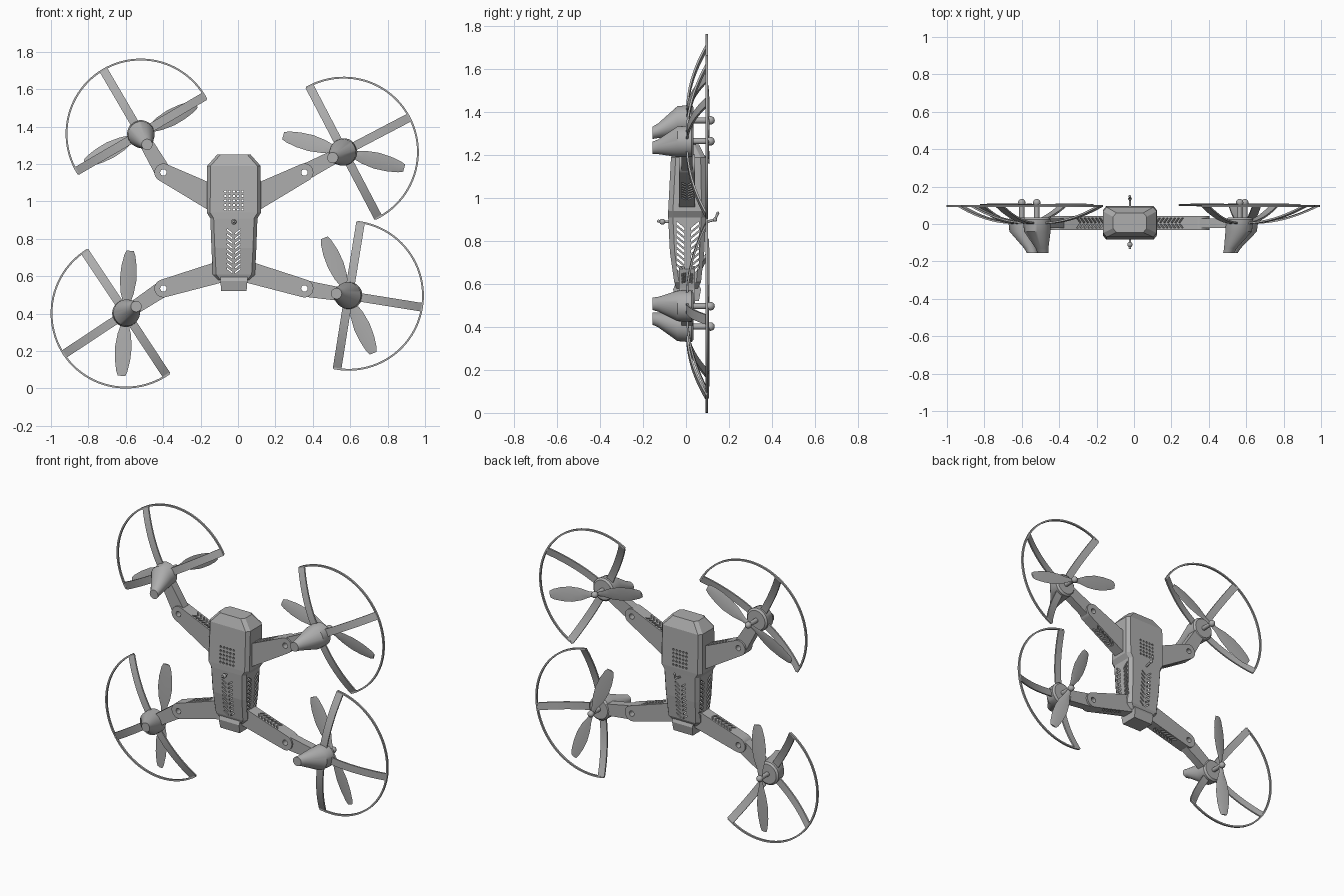
import bpy, bmesh
from math import sin, cos, pi, radians, atan2
from mathutils import Vector, Matrix

default = bpy.data.objects.get("Cube")
if default:
    bpy.data.objects.remove(default)

grey = bpy.data.materials.new("plain_grey")
grey.use_nodes = True
grey.diffuse_color = (0.42, 0.42, 0.42, 1)
grey.node_tree.nodes["Principled BSDF"].inputs["Base Color"].default_value = grey.diffuse_color

MID = -0.022            # x of the body's centre line
FRONT = Matrix(((1, 0, 0, 0), (0, 0, -1, 0), (0, 1, 0, 0), (0, 0, 0, 1)))  # plane x,z; depth -y


def frame(origin, u, v):
    """Matrix whose local x, y are u, v and whose local z is their normal."""
    u, v = Vector(u).normalized(), Vector(v).normalized()
    m = Matrix((u, v, u.cross(v))).transposed().to_4x4()
    m.translation = origin
    return m


def loft(bm, rings):
    """Skin a list of equal point rings and cap both ends."""
    vs = [[bm.verts.new(p) for p in ring] for ring in rings]
    n = len(vs[0])
    for a, b in zip(vs, vs[1:]):
        for i in range(n):
            j = (i + 1) % n
            bm.faces.new((a[i], a[j], b[j], b[i]))
    bm.faces.new(vs[0][::-1])
    bm.faces.new(vs[-1])


def prism(bm, m, pts, lo, hi):
    loft(bm, [[m @ Vector((x, y, h)) for x, y in pts] for h in (lo, hi)])


def arc(cx, cy, r, a, b, n):
    return [(cx + r * cos(a + (b - a) * i / n), cy + r * sin(a + (b - a) * i / n))
            for i in range(n + 1)]


def circle(r, n=24, cx=0, cy=0):
    return arc(cx, cy, r, 0, 2 * pi, n)[:-1]


def finish(bm, name, smooth=False):
    bmesh.ops.recalc_face_normals(bm, faces=bm.faces[:])
    mesh = bpy.data.meshes.new(name)
    bm.to_mesh(mesh)
    bm.free()
    mesh.materials.append(grey)
    ob = bpy.data.objects.new(name, mesh)
    bpy.context.collection.objects.link(ob)
    if smooth:
        bpy.ops.object.select_all(action='DESELECT')
        ob.select_set(True)
        bpy.context.view_layer.objects.active = ob
        bpy.ops.object.shade_smooth_by_angle(angle=radians(35))
    return ob


def cut(ob, bm):
    """Subtract the shapes in bm from ob, leaving no helper behind."""
    cutter = finish(bm, "cutter")
    cutter.hide_render = True
    mod = ob.modifiers.new("cut", 'BOOLEAN')
    mod.operation, mod.solver, mod.object = 'DIFFERENCE', 'EXACT', cutter
    deps = bpy.context.evaluated_depsgraph_get()
    mesh = bpy.data.meshes.new_from_object(ob.evaluated_get(deps))
    ob.modifiers.clear()
    ob.data = mesh
    bpy.data.objects.remove(cutter)


def slits(bm, m, a, b, rise, thick, step, count, depth):
    """A column of slanted slot pairs running along local y."""
    for i in range(count):
        s = i * step
        for side in (-1, 1):
            prism(bm, m, [(side * a, s), (side * b, s + rise),
                          (side * b, s + rise + thick), (side * a, s + thick)], -depth, depth)


# Body shell: chamfered sections of (height, half width, front, back)
SECTIONS = [(0.58, 0.09, -0.045, 0.055), (0.61, 0.113, -0.055, 0.07),
            (0.75, 0.12, -0.075, 0.085), (0.91, 0.126, -0.083, 0.093),
            (0.94, 0.145, -0.083, 0.095), (1.19, 0.143, -0.07, 0.09),
            (1.25, 0.09, -0.045, 0.06)]


def shell(inset):
    bm, rings = bmesh.new(), []
    for k, (z, w, f, b) in enumerate(SECTIONS):
        z += inset if k == 0 else -inset if k == len(SECTIONS) - 1 else 0
        w, f, b = w - inset, f + inset, b - inset
        c, d = 0.018, 0.022
        half = [(w - c, f), (w, f + d), (w, b - d), (w - c, b)]
        rings.append([(MID + x, y, z) for x, y in half + [(-x, y) for x, y in half[::-1]]])
    loft(bm, rings)
    return bm


body = finish(shell(0), "body_shell")
cut(body, shell(0.012))
holes = bmesh.new()
for i in range(5):
    for j in range(5):
        prism(holes, FRONT, circle(0.0065, 10, MID + (i - 2) * 0.023, 0.957 + j * 0.024), -0.3, 0.3)
slits(holes, frame((MID, 0, 0.615), (1, 0, 0), (0, 0, 1)), 0.007, 0.036, 0.022, 0.009, 0.026, 9, 0.3)
cut(body, holes)
vents = bmesh.new()
slits(vents, frame((MID, 0.008, 0.64), (0, 1, 0), (0, 0, 1)), 0.016, 0.052, 0.03, 0.014, 0.026, 9, 0.3)
cut(body, vents)

# Tail block with a sloping upper lip
bm = bmesh.new()
loft(bm, [[(MID + x * w, y, z) for x, y in ((-1, f), (1, f), (1, b), (-1, b))]
          for z, w, f, b in ((0.52, 0.068, -0.05, 0.06), (0.575, 0.072, -0.06, 0.07),
                             (0.61, 0.072, -0.045, 0.055))])
finish(bm, "tail_block")


# Small sticks on the front and back of the body
def pin(name, start, end, r, ball):
    start, end = Vector(start), Vector(end)
    d = end - start
    bm = bmesh.new()
    m = frame(start, d.orthogonal(), d.cross(d.orthogonal()))
    prism(bm, m, circle(r, 16), 0, d.length)
    bmesh.ops.create_uvsphere(bm, u_segments=16, v_segments=10, radius=ball,
                              matrix=Matrix.Translation(end))
    finish(bm, name, True)


pin("front_stick", (MID, -0.07, 0.89), (MID, -0.11, 0.89), 0.006, 0.014)
pin("front_stick_tip", (MID, -0.11, 0.89), (MID, -0.128, 0.893), 0.006, 0.007)
pin("back_stick", (MID, 0.08, 0.885), (MID, 0.135, 0.90), 0.006, 0.010)
pin("back_stick_tip", (MID, 0.135, 0.90), (MID, 0.148, 0.93), 0.006, 0.007)

# Blade outline: distance from hub, leading edge, trailing edge
BLADE = [(0.0, 0.012, -0.012), (0.05, 0.018, -0.018), (0.11, 0.038, -0.034), (0.18, 0.048, -0.042),
         (0.25, 0.046, -0.037), (0.31, 0.036, -0.025), (0.335, 0.026, -0.014)]

# name, side, root half width, root heights, pivot height, motor centre, blade angle
ARMS = [("upper_right", -1, 0.105, 0.935, 1.09, 1.155, (-0.52, 1.362), 27),
        ("upper_left", 1, 0.105, 0.935, 1.09, 1.155, (0.565, 1.265), -16),
        ("lower_right", -1, 0.07, 0.565, 0.685, 0.535, (-0.60, 0.402), 85),
        ("lower_left", 1, 0.07, 0.565, 0.685, 0.535, (0.592, 0.497), -68)]

for name, side, root, low, high, pz, (mx, mz), blade_angle in ARMS:
    px = 0.377
    # Inner arm with rounded end, slots and pivot hole
    slope = atan2(pz - (low + high) / 2, px - root)
    outline = [(root, high), (root, low)] + arc(px, pz, 0.048, slope - pi / 2, slope + pi / 2, 14)
    bm = bmesh.new()
    prism(bm, FRONT, [(MID + side * x, z) for x, z in outline], -0.042, 0.032)
    inner = finish(bm, name + "_inner_arm", True)
    d = Vector((side * cos(slope), 0, sin(slope)))
    start = Vector((MID + side * px, 0.005, pz)) - d * 0.235
    bm = bmesh.new()
    slits(bm, frame(start, (0, 1, 0), d), 0.004, 0.027, 0.018, 0.011, 0.022, 7, 0.15)
    cut(inner, bm)

    # Outer arm from pivot to motor
    pivot = (MID + side * px, pz)
    out = atan2(mz - pz, mx - pivot[0])
    bm = bmesh.new()
    prism(bm, FRONT, arc(*pivot, 0.044, out + pi / 2, out + 3 * pi / 2, 14)
          + arc(mx, mz, 0.034, out - pi / 2, out + pi / 2, 10), -0.03, 0.022)
    outer = finish(bm, name + "_outer_arm", True)
    for part in (inner, outer):
        bm = bmesh.new()
        prism(bm, FRONT, circle(0.017, 20, *pivot), -0.2, 0.2)
        cut(part, bm)

    # Motor pod: short drum and a cone leaning back toward the arm
    bm = bmesh.new()
    rings = []
    for y, r, lean in ((0.035, 0.062, 0), (0.025, 0.073, 0), (-0.04, 0.071, 0.006),
                       (-0.13, 0.034, 0.056), (-0.155, 0.029, 0.067)):
        rings.append([(x, y, z) for x, z in
                      circle(r, 32, mx - lean * cos(out), mz - lean * sin(out))])
    loft(bm, rings)
    finish(bm, name + "_motor_pod", True)
    pin(name + "_shaft", (mx, 0.02, mz), (mx, 0.114, mz), 0.014, 0.02)

    # Two-bladed propeller with pitch
    bm = bmesh.new()
    for turn in (0, pi):
        m = (Matrix.Translation((mx, 0.103, mz))
             @ Matrix.Rotation(-radians(blade_angle) - turn, 4, 'Y')
             @ Matrix.Rotation(radians(10), 4, 'X'))
        loft(bm, [[m @ Vector(p) for p in ((r, 0, a), (r, -0.005, (a + b) / 2),
                                           (r, 0, b), (r, 0.005, (a + b) / 2))]
                  for r, a, b in BLADE])
    finish(bm, name + "_propeller", True)

    # Half-ring guard and its three curved struts
    half = radians(92.5)
    bm = bmesh.new()
    prism(bm, FRONT, arc(mx, mz, 0.402, out - half, out + half, 48)
          + arc(mx, mz, 0.392, out + half, out - half, 48), -0.102, -0.09)
    finish(bm, name + "_guard_ring", True)
    bm = bmesh.new()
    curve = [(0.03 + 0.367 * t / 12, 0.093 * (t / 12) ** 2) for t in range(13)]
    profile = curve + [(r - 0.003, y + 0.009) for r, y in curve[::-1]]
    for a in (out - half + 0.045, out, out + half - 0.045):
        prism(bm, frame((mx, 0, mz), (cos(a), 0, sin(a)), (0, 1, 0)), profile, -0.023, 0.023)
    finish(bm, name + "_guard_struts", True)
